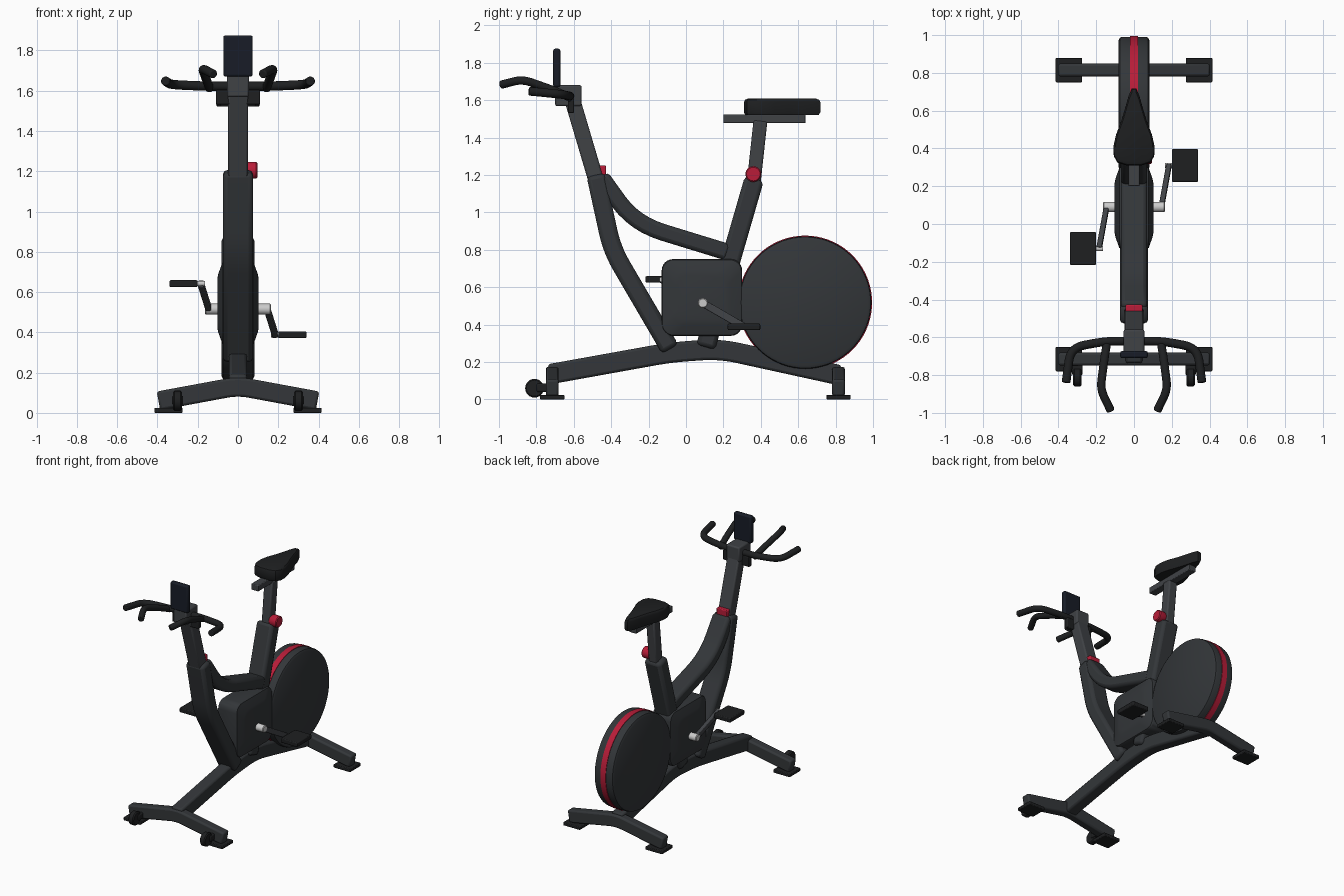
import bpy, bmesh, math
from mathutils import Vector, Matrix

if "Cube" in bpy.data.objects:
    bpy.data.objects.remove(bpy.data.objects["Cube"])

def mat(name, r, g, b):
    m = bpy.data.materials.new(name)
    m.diffuse_color = (r, g, b, 1)
    m.use_nodes = True
    m.node_tree.nodes["Principled BSDF"].inputs["Base Color"].default_value = m.diffuse_color
    return m

FRAME = mat("frame_grey", .033, .037, .041)
POST = mat("post_grey", .05, .054, .06)
BLACK = mat("black", .013, .014, .015)
SCREEN = mat("screen", .009, .012, .02)
RED = mat("red", .48, .012, .04)
SILVER = mat("silver", .72, .72, .72)

def finish(name, bm, m, bevel=0, segs=2, limit=60):
    bmesh.ops.recalc_face_normals(bm, faces=bm.faces)
    me = bpy.data.meshes.new(name)
    bm.to_mesh(me)
    bm.free()
    me.materials.append(m)
    ob = bpy.data.objects.new(name, me)
    bpy.context.collection.objects.link(ob)
    if bevel:
        b = ob.modifiers.new("bevel", 'BEVEL')
        b.width, b.segments, b.angle_limit = bevel, segs, math.radians(limit)
        b.limit_method = 'ANGLE'
    bpy.ops.object.select_all(action='DESELECT')
    ob.select_set(True)
    bpy.context.view_layer.objects.active = ob
    bpy.ops.object.shade_smooth_by_angle(angle=math.radians(35))
    return ob

def loft(rings):
    bm = bmesh.new()
    vs = [[bm.verts.new(p) for p in r] for r in rings]
    n = len(vs[0])
    for a, b in zip(vs, vs[1:]):
        for i in range(n):
            bm.faces.new((a[i], a[(i + 1) % n], b[(i + 1) % n], b[i]))
    bm.faces.new(vs[0][::-1])
    bm.faces.new(vs[-1])
    return bm

def fillet(pts, r):
    pts = [Vector(p) for p in pts]
    out = [pts[0]]
    for a, p, b in zip(pts, pts[1:], pts[2:]):
        s = p + (a - p).normalized() * min(r, (a - p).length * .48)
        e = p + (b - p).normalized() * min(r, (b - p).length * .48)
        for k in range(7):
            t = k / 6
            out.append(s * (1 - t) ** 2 + p * 2 * t * (1 - t) + e * t * t)
    return out + [pts[-1]]

def sweep(name, pts, prof, m, axis=(1, 0, 0), r=.1, bevel=0):
    pts = fillet(pts, r)
    rings = []
    for i, p in enumerate(pts):
        d0 = (p - pts[max(i - 1, 0)]).normalized()
        d1 = (pts[min(i + 1, len(pts) - 1)] - p).normalized()
        t = (d0 + d1).normalized()
        u = Vector(axis)
        u = (u - t * u.dot(t)).normalized()
        v = t.cross(u)
        rings.append([p + u * a + v * b for a, b in prof])
    return finish(name, loft(rings), m, bevel)

def rect(a, b):
    return [(-a, -b), (a, -b), (a, b), (-a, b)]

def circle(r, n=20):
    return [(r * math.cos(k * math.tau / n), r * math.sin(k * math.tau / n)) for k in range(n)]

def yz(*pts):
    return [(0, y, z) for y, z in pts]

def box(name, x0, x1, y0, y1, z0, z1, m, bevel=.008):
    bm = bmesh.new()
    bmesh.ops.create_cube(bm, size=1)
    for v in bm.verts:
        v.co = ((x0 + x1) / 2 + v.co.x * (x1 - x0), (y0 + y1) / 2 + v.co.y * (y1 - y0),
                (z0 + z1) / 2 + v.co.z * (z1 - z0))
    return finish(name, bm, m, bevel)

def disc(name, y, z, steps, m, n=32):
    # steps: (x, radius) pairs turned about an x-parallel axis
    return finish(name, loft([[(x, y + a, z + b) for a, b in circle(r, n)] for x, r in steps]), m)

# Base: spine beam, two bent cross legs, pads and transport wheels
sweep("base_beam", yz((-.73, .135), (-.08, .252), (.18, .27), (.82, .13)), rect(.045, .054), FRAME, bevel=.014)
for label, y in (("front", -.715), ("rear", .815)):
    sweep(label + "_leg", [(-.395, y, .06), (0, y, .133), (.395, y, .06)], rect(.034, .047),
          FRAME, axis=(0, 1, 0), r=.06, bevel=.012)
    for s in (-1, 1):
        xs = sorted((s * .275, s * .415))
        box(label + "_pad", *xs, y - .065, y + .065, 0, .025, BLACK, .005)
for s in (-1, 1):
    x = s * .3
    disc("transport_wheel", -.81, .06, [(x - .022, .043), (x - .015, .05), (x + .015, .05), (x + .022, .043)], BLACK, 24)
    box("wheel_bracket", x - .028, x + .028, -.8, -.72, .04, .085, BLACK)

# Frame tubes
sweep("front_tube", yz((-.482, 1.2), (-.395, .8), (-.085, .27)), rect(.075, .05), FRAME, bevel=.022)
sweep("top_tube", yz((-.455, 1.19), (-.275, .94), (.23, .785)), rect(.07, .045), FRAME, r=.16, bevel=.022)
sweep("seat_tube", yz((.365, 1.18), (.105, .28)), rect(.068, .052), FRAME, bevel=.022)

# Drive housing with rounded corners and tapered cheeks
def rounded(x, y0, y1, z0, z1, r, n=6):
    out = []
    for q, (cy, cz) in enumerate(((y1 - r, z1 - r), (y0 + r, z1 - r), (y0 + r, z0 + r), (y1 - r, z0 + r))):
        for k in range(n + 1):
            a = (q + k / n) * math.pi / 2
            out.append((x, cy + r * math.cos(a), cz + r * math.sin(a)))
    return out

rings = []
for x, i in ((-.103, .085), (-.098, .06), (-.078, .004), (-.07, 0), (.07, 0), (.078, .004), (.098, .06), (.103, .085)):
    rings.append(rounded(x, -.13 + i, .3 - i, .34 + i, .75 - i, .06))
finish("drive_housing", loft(rings), FRAME)

# Flywheel with a red centre band
disc("flywheel", .637, .518, [(-.082, .335), (-.074, .35), (-.06, .354), (.06, .354), (.074, .35), (.082, .335)], FRAME, 72)
disc("flywheel_band", .637, .518, [(-.022, .358), (.022, .358)], RED, 72)

# Cranks and pedals, half a turn apart
disc("crank_axle", .09, .515, [(-.165, .022), (-.16, .027), (.16, .027), (.165, .022)], SILVER, 24)
for s, label in ((1, "right"), (-1, "left")):
    py, pz = .09 + s * .22, .515 - s * .127
    sweep(label + "_crank", [(s * .145, .09, .515), (s * .185, py, pz)], rect(.014, .02), POST, bevel=.005)
    xs = sorted((s * .165, s * .22))
    disc(label + "_pedal_spindle", py, pz, [(xs[0], .013), (xs[1], .013)], SILVER, 16)
    xs = sorted((s * .2, s * .34))
    box(label + "_pedal", *xs, py - .087, py + .087, pz - .017, pz + .017, BLACK, .006)

# Seat post, clamp knob, slider and saddle
sweep("seat_post", yz((.36, 1.14), (.398, 1.49)), rect(.035, .037), POST, bevel=.01)
disc("seat_knob", .36, 1.205, [(.03, .035), (.05, .042), (.09, .042), (.096, .036)], RED)
box("seat_slider", -.03, .03, .2, .64, 1.478, 1.524, POST, .005)
half = [(.012, .718), (.028, .68), (.045, .62), (.066, .55), (.096, .47), (.109, .41), (.107, .36), (.088, .325), (.04, .31)]
outline = half + [(-x, y) for x, y in reversed(half)]
finish("saddle", loft([[(x * s, .5 + (y - .5) * s, z) for x, y in outline]
                       for z, s in ((1.521, .96), (1.535, 1), (1.59, 1), (1.602, .97), (1.608, .9))]), BLACK)

# Handlebar post, collar, clamp and display
sweep("handlebar_post", yz((-.465, 1.12), (-.61, 1.61)), rect(.05, .042), POST, bevel=.01)
box("post_collar", -.045, .045, -.48, -.427, 1.19, 1.25, RED, .006)
box("handlebar_clamp", -.055, .055, -.7, -.558, 1.568, 1.68, POST, .01)
box("clamp_plate", -.11, .11, -.632, -.598, 1.532, 1.61, BLACK, .006)
box("display", -.073, .073, -.71, -.672, 1.67, 1.875, SCREEN, .01)

# Handlebar: wide outer bar plus two inner extensions
right = [(0, -.62, 1.622), (.15, -.62, 1.622), (.335, -.655, 1.63), (.36, -.84, 1.648)]
sweep("outer_handlebar", [(-x, y, z) for x, y, z in right[:0:-1]] + right[1:], circle(.023), BLACK,
      axis=(0, 0, 1), r=.07, bevel=.006)
for s in (-1, 1):
    sweep("inner_handlebar", [(s * .14, -.61, 1.61), (s * .155, -.7, 1.65), (s * .178, -.875, 1.712), (s * .122, -.99, 1.682)],
          circle(.022), BLACK, axis=(0, 0, 1), r=.05, bevel=.006)
